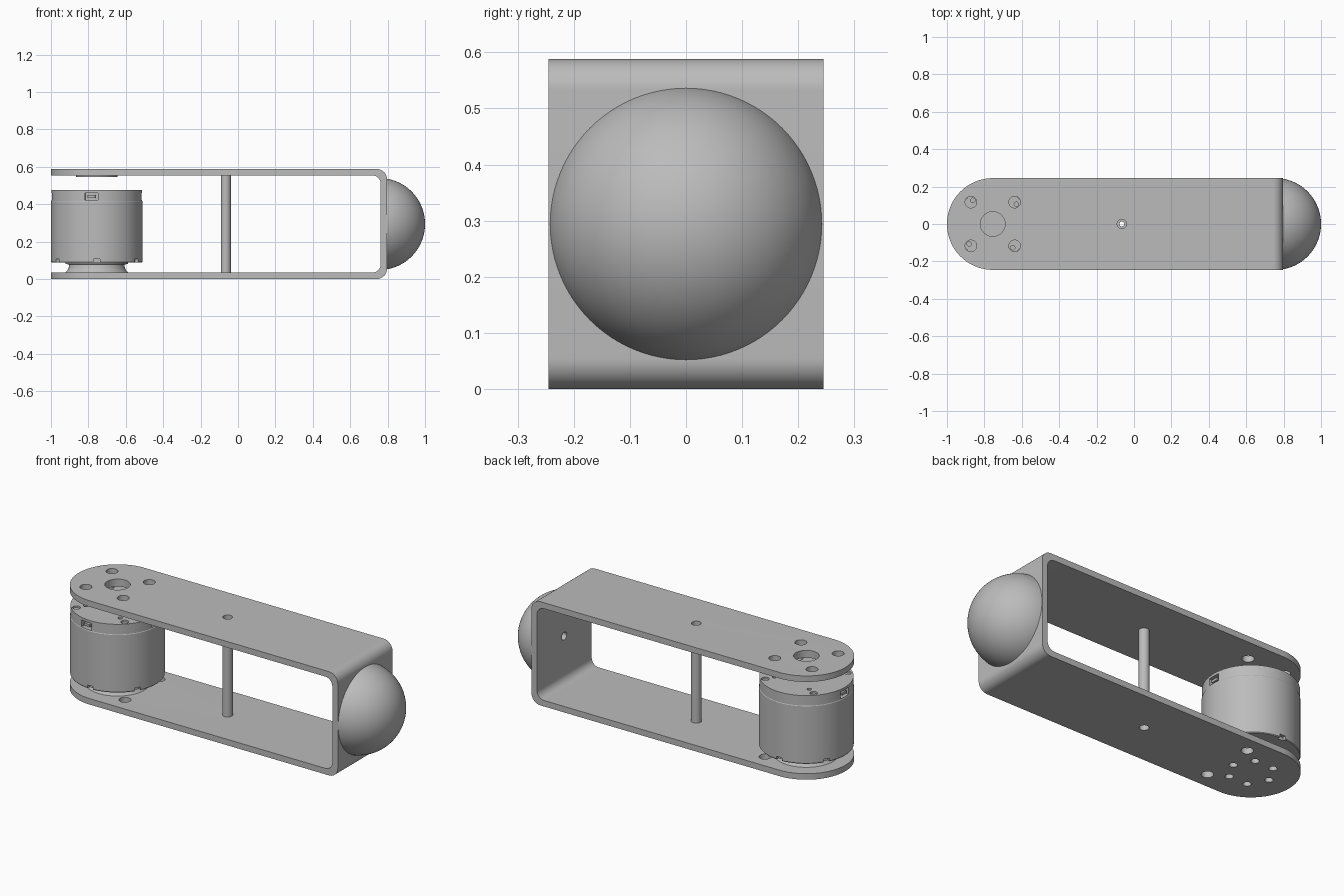
import bpy, bmesh
from math import sin, cos, pi, radians, sqrt, asin
from mathutils import Matrix, Vector

if "Cube" in bpy.data.objects:
    bpy.data.objects.remove(bpy.data.objects["Cube"])

grey = bpy.data.materials.new("plain grey")
grey.use_nodes = True
grey.diffuse_color = (0.5, 0.5, 0.5, 1)
grey.node_tree.nodes["Principled BSDF"].inputs["Base Color"].default_value = grey.diffuse_color

MOTOR_X, HALF, HEIGHT, THICK, WALL_X = -0.755, 0.245, 0.588, 0.034, 0.797
MID = HEIGHT / 2


def finish(name, bm):
    bmesh.ops.remove_doubles(bm, verts=bm.verts, dist=1e-5)
    bmesh.ops.recalc_face_normals(bm, faces=bm.faces)
    mesh = bpy.data.meshes.new(name)
    bm.to_mesh(mesh)
    bm.free()
    mesh.materials.append(grey)
    obj = bpy.data.objects.new(name, mesh)
    bpy.context.collection.objects.link(obj)
    return obj


def smooth(obj):
    bpy.ops.object.select_all(action="DESELECT")
    obj.select_set(True)
    bpy.context.view_layer.objects.active = obj
    bpy.ops.object.shade_smooth_by_angle(angle=radians(30))


def arc(cx, cy, r, a0, a1, n):
    angles = [radians(a0 + (a1 - a0) * i / n) for i in range(n + 1)]
    return [(cx + r * cos(a), cy + r * sin(a)) for a in angles]


def prism(name, points, offset):
    """Extrude a closed outline of 3D points along offset."""
    bm = bmesh.new()
    face = bm.faces.new([bm.verts.new(p) for p in points])
    new = bmesh.ops.extrude_face_region(bm, geom=[face])["geom"]
    verts = [v for v in new if isinstance(v, bmesh.types.BMVert)]
    bmesh.ops.translate(bm, verts=verts, vec=offset)
    return finish(name, bm)


def lathe(name, profile, closed=False, steps=96):
    """Revolve (radius, z) points about the z axis."""
    bm = bmesh.new()
    verts = [bm.verts.new((r, 0, z)) for r, z in profile]
    pairs = list(zip(verts, verts[1:])) + ([(verts[-1], verts[0])] if closed else [])
    edges = [bm.edges.new(p) for p in pairs]
    bmesh.ops.spin(bm, geom=verts + edges, cent=(0, 0, 0), axis=(0, 0, 1),
                   angle=2 * pi, steps=steps, use_merge=True)
    return finish(name, bm)


def add_rod(bm, x, y, z0, z1, r):
    bmesh.ops.create_cone(bm, cap_ends=True, segments=32, radius1=r, radius2=r,
                          depth=z1 - z0, matrix=Matrix.Translation((x, y, (z0 + z1) / 2)))


def add_box(bm, angle, radius, z, size):
    """Box turned about the motor axis so that its local x points outwards."""
    m = (Matrix.Rotation(radians(angle), 4, "Z") @ Matrix.Translation((radius, 0, z))
         @ Matrix.Diagonal((*size, 1)))
    bmesh.ops.create_cube(bm, size=1, matrix=m)


def boolean(obj, cutter, operation="DIFFERENCE"):
    mod = obj.modifiers.new("cut", "BOOLEAN")
    mod.object, mod.operation, mod.solver = cutter, operation, "EXACT"
    bpy.context.view_layer.objects.active = obj
    bpy.ops.object.modifier_apply(modifier=mod.name)
    bpy.data.objects.remove(cutter)


# Bracket: folded strip with rounded corners and a round free end
R_OUT, R_IN = 0.055, 0.045
inner_x = WALL_X - THICK
outline = [(-1.1, 0)] + arc(WALL_X - R_OUT, R_OUT, R_OUT, -90, 0, 12)
outline += arc(WALL_X - R_OUT, HEIGHT - R_OUT, R_OUT, 0, 90, 12) + [(-1.1, HEIGHT)]
outline += [(-1.1, HEIGHT - THICK)]
outline += arc(inner_x - R_IN, HEIGHT - THICK - R_IN, R_IN, 90, 0, 12)
outline += arc(inner_x - R_IN, THICK + R_IN, R_IN, 0, -90, 12) + [(-1.1, THICK)]
bracket = prism("bracket", [(x, -HALF, z) for x, z in outline], (0, 2 * HALF, 0))
stadium = arc(MOTOR_X, 0, HALF, 90, 270, 64) + [(1.2, -HALF), (1.2, HALF)]
# Widen slightly on the straight sides so that the cut stays clean
stadium = [(x, y * 1.0005) for x, y in stadium]
boolean(bracket, prism("end_shape", [(x, y, -0.2) for x, y in stadium], (0, 0, 1)), "INTERSECT")

# Bracket holes
POST_X = -0.065
holes = bmesh.new()
add_rod(holes, MOTOR_X, 0, 0.5, 0.7, 0.066)
for sx in (-1, 1):
    for sy in (-1, 1):
        add_rod(holes, MOTOR_X + sx * 0.117, sy * 0.117, 0.5, 0.7, 0.031)
for sy in (-1, 1):
    add_rod(holes, MOTOR_X + 0.153, sy * 0.153, -0.1, 0.1, 0.031)
for x, y in arc(MOTOR_X, 0, 0.115, 0, 300, 5):
    add_rod(holes, x, y, -0.1, 0.1, 0.021)
for z0, z1 in ((-0.1, 0.1), (0.5, 0.7)):
    add_rod(holes, POST_X, 0, z0, z1, 0.025)
bmesh.ops.create_cone(holes, cap_ends=True, segments=32, radius1=0.022, radius2=0.022, depth=0.1,
                      matrix=Matrix.Translation((inner_x, 0, MID)) @ Matrix.Rotation(pi / 2, 4, "Y"))
boolean(bracket, finish("bracket_holes", holes))
smooth(bracket)

# Dome on the end wall: cap of a sphere
BASE = 0.242
cap = 1.0 - WALL_X
radius = (BASE ** 2 + cap ** 2) / (2 * cap)
top_angle = 90 - 0.01
start = 90 - asin(BASE / radius) * 180 / pi
profile = [(0, 0)] + arc(0, cap - radius, radius, start, 90, 32)[:-1] + [(0, cap)]
dome = lathe("dome", profile)
dome.data.transform(Matrix.Translation((WALL_X, 0, MID)) @ Matrix.Rotation(pi / 2, 4, "Y"))
smooth(dome)

# Support post: hollow tube between the plates
post = lathe("support_post", [(0.013, THICK), (0.027, THICK), (0.027, HEIGHT - THICK),
                              (0.013, HEIGHT - THICK)], closed=True, steps=40)
post.location.x = POST_X
smooth(post)

# Bearing ring under the top plate
ring = lathe("bearing_ring", [(0.066, 0.546), (0.11, 0.546), (0.11, HEIGHT - THICK),
                              (0.066, HEIGHT - THICK)], closed=True)
ring.location.x = MOTOR_X
smooth(ring)

# Motor hub: flared foot between the motor and the bottom plate
hub = lathe("motor_hub", [(0, THICK), (0.168, THICK), (0.158, 0.045), (0.15, 0.06),
                          (0.147, 0.078), (0.168, 0.08), (0.168, 0.092), (0, 0.092)])
hub.location.x = MOTOR_X
smooth(hub)

# Motor housing: shell with a slightly smaller cap
motor = lathe("motor_housing", [(0, 0.088), (0.241, 0.088), (0.244, 0.092), (0.244, 0.415),
                                (0.242, 0.418), (0.242, 0.475), (0, 0.475)])
cuts = bmesh.new()
PORTS = (-97, 0, 180)
for a in PORTS:
    add_box(cuts, a, 0.24, 0.441, (0.06, 0.07, 0.04))
for a in range(30, 390, 60):
    add_box(cuts, a, 0.24, 0.09, (0.03, 0.034, 0.034))
for x, y in arc(0, 0, 0.214, 45, 315, 3):
    add_rod(cuts, x, y, 0.465, 0.5, 0.02)
for x, y in arc(0, 0, 0.165, 40, 310, 3):
    add_rod(cuts, x, y, 0.455, 0.5, 0.012)
boolean(motor, finish("motor_cuts", cuts))
motor.location.x = MOTOR_X
smooth(motor)

# Connector tongues inside the motor ports
plugs = bmesh.new()
for a in PORTS:
    add_box(plugs, a, 0.222, 0.441, (0.03, 0.04, 0.014))
connectors = finish("port_connectors", plugs)
connectors.location.x = MOTOR_X
